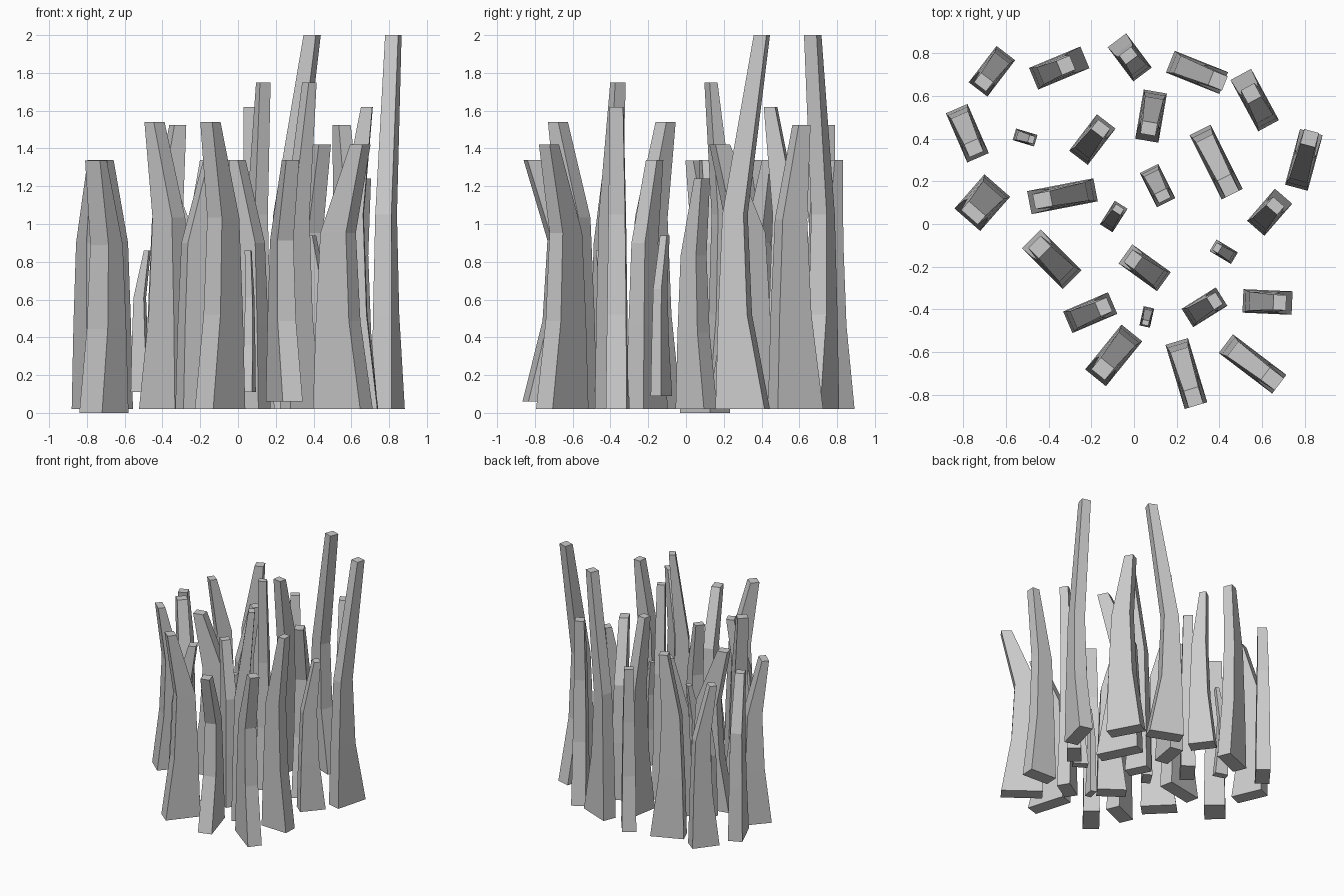
import bpy, bmesh
from mathutils import Vector

if "Cube" in bpy.data.objects:
    bpy.data.objects.remove(bpy.data.objects["Cube"])


def stalk(name, top, foot, tip=.8, wide=None, waist=.67, base=.02):
    """Four-sided tapering stalk with two bends, leaning back over its tip side."""
    p, q = Vector(foot[:2]), Vector(foot[2:])
    axis = q - p
    side = axis.orthogonal().normalized() * (wide or min(.11, axis.length * .54)) / 2
    h = top - base
    # Rings: height, start and end along the footprint, width factor
    rings = [(base, 0, 1, 1),
             (base + min(h / 3, .5), .05, waist + .08, .92),
             (base + min(h / 1.5, 1.03), .13, waist, .8),
             (top, tip - .13, tip + .13, .65)]
    bm = bmesh.new()
    loops = []
    for z, a, b, s in rings:
        near, far, w = p + axis * a, p + axis * b, side * s
        corners = (near - w, far - w, far + w, near + w)
        loops.append([bm.verts.new((*c, z)) for c in corners])
    for low, high in zip(loops, loops[1:]):
        for i in range(4):
            bm.faces.new((low[i - 1], low[i], high[i], high[i - 1]))
    bm.faces.new(loops[0])
    bm.faces.new(loops[-1])
    bmesh.ops.recalc_face_normals(bm, faces=bm.faces)
    mesh = bpy.data.meshes.new(name)
    bm.to_mesh(mesh)
    bm.free()
    bpy.context.collection.objects.link(bpy.data.objects.new(name, mesh))


def group(kind, top, feet, **shape):
    """Stalks of one height; each foot runs from its heel x, y to its tip side x, y."""
    for n, foot in enumerate(feet, 1):
        stalk(f"{kind}_stalk_{n}", top, foot, **shape)


# Tall stalks
group("tallest", 2, [(.17, .76, .42, .66), (.76, .17, .83, .43)], tip=.89, waist=.56)
group("tall", 1.75, [(.07, .26, .15, .1), (.25, -.44, .41, -.34)])
group("upper", 1.62, [(.1, .62, .06, .39), (.51, -.36, .74, -.37)], tip=.75)

# Medium stalks
group("thick", 1.54, [(-.29, -.26, -.48, -.07), (-.01, -.51, -.18, -.72)], wide=.125)
group("upright", 1.525, [(-.47, .68, -.23, .78), (.63, .46, .5, .7)], tip=.63)
group("leaning", 1.42, [(.31, .44, .46, .14), (.43, -.56, .68, -.75)], tip=.87)
group("middle", 1.34, [(-.6, .8, -.73, .63), (-.83, .54, -.73, .31),
                       (-.26, .31, -.13, .48), (-.18, .16, -.49, .1),
                       (.14, -.27, -.04, -.14), (-.31, -.46, -.1, -.37)])
group("overhanging", 1.34, [(.2, -.55, .29, -.85)], tip=.87, waist=.57, base=.06)
group("straight", 1.34, [(.04, .7, -.08, .86)], tip=.55)
group("broad", 1.335, [(-.64, .18, -.78, .02)], wide=.16, base=0)
group("short", 1.24, [(.57, -.02, .7, .13)], tip=.7)

# Small stalks
group("small", .94, [(-.13, -.02, -.06, .09), (.47, -.16, .37, -.1)], base=.09)
group("tiny", .86, [(-.56, .42, -.46, .39), (.07, -.39, .05, -.48)], base=.11)
